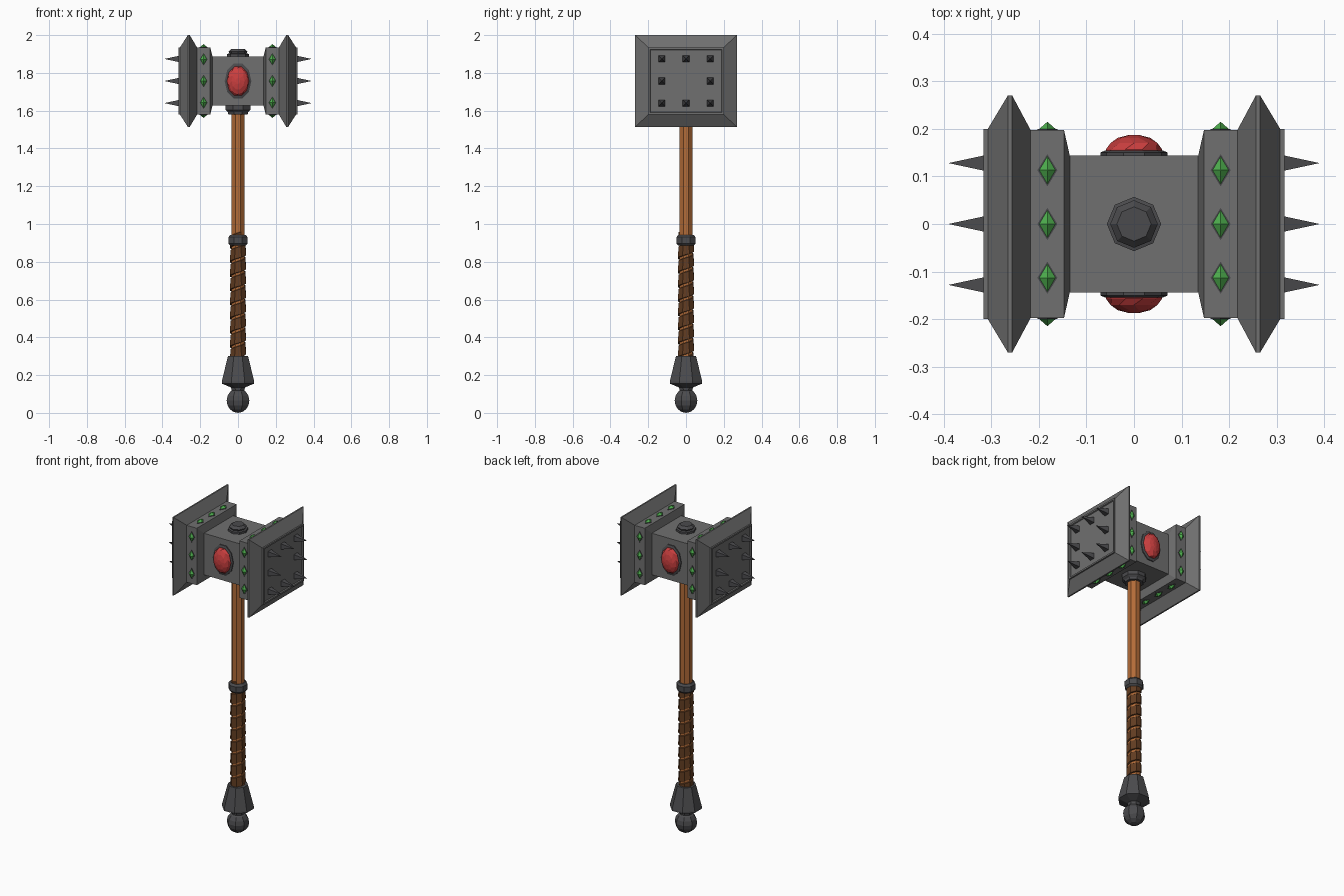
import bpy, bmesh
from math import sin, cos, pi
from mathutils import Matrix, Vector

if "Cube" in bpy.data.objects:
    bpy.data.objects.remove(bpy.data.objects["Cube"])

ZC = 1.757  # height of the head centre


def material(name, rgb):
    m = bpy.data.materials.new(name)
    m.diffuse_color = (*rgb, 1)
    m.use_nodes = True
    m.node_tree.nodes["Principled BSDF"].inputs["Base Color"].default_value = m.diffuse_color
    return m


STEEL = material("steel", (0.16, 0.16, 0.16))
IRON = material("dark_iron", (0.07, 0.07, 0.075))
WOOD = material("wood", (0.45, 0.15, 0.04))
LEATHER = material("leather", (0.12, 0.045, 0.015))
RED = material("red_gem", (0.6, 0.05, 0.05))
GREEN = material("green_gem", (0.08, 0.45, 0.08))


def finish(name, bm, mat):
    bmesh.ops.recalc_face_normals(bm, faces=bm.faces)
    me = bpy.data.meshes.new(name)
    bm.to_mesh(me)
    bm.free()
    me.materials.append(mat)
    ob = bpy.data.objects.new(name, me)
    bpy.context.collection.objects.link(ob)
    return ob


def loft(bm, rings, closed=False):
    """Skin a list of equal-sized point rings, capping or closing the ends."""
    vs = [[bm.verts.new(p) for p in r] for r in rings]
    n = len(vs[0])
    for a, b in zip(vs, vs[1:]):
        for i in range(n):
            bm.faces.new((a[i], a[(i + 1) % n], b[(i + 1) % n], b[i]))
    bm.faces.new(vs[0][::-1])
    bm.faces.new(vs[-1])


def ring(r, h, n=8, phase=0.5, sx=1, sy=1):
    return [Vector((r * sx * cos(2 * pi * (i + phase) / n),
                    r * sy * sin(2 * pi * (i + phase) / n), h)) for i in range(n)]


def lathe(name, profile, mat, phase=0.5):
    bm = bmesh.new()
    loft(bm, [ring(r, z, 8, phase) for r, z in profile])
    return finish(name, bm, mat)


def box_ring(x, hy, hz):
    return [Vector((x, a * hy, ZC + b * hz)) for a, b in ((-1, -1), (1, -1), (1, 1), (-1, 1))]


def block(name, sections, mat):
    bm = bmesh.new()
    loft(bm, [box_ring(*s) for s in sections])
    return finish(name, bm, mat)


# Pommel
lathe("pommel_flare", [(0.035, 0.11), (0.04, 0.135), (0.093, 0.155), (0.093, 0.165),
                       (0.058, 0.3), (0.03, 0.3)], IRON)
bm = bmesh.new()
bmesh.ops.create_uvsphere(bm, u_segments=8, v_segments=8, radius=0.065,
                          matrix=Matrix.Translation((0, 0, 0.065)) @ Matrix.Rotation(pi / 8, 4, 'Z'))
finish("pommel_ball", bm, IRON)

# Handle and collars
lathe("shaft", [(0.038, 0.28), (0.038, 1.64)], WOOD)
lathe("grip_collar", [(0.044, 0.885), (0.055, 0.896), (0.055, 0.93), (0.044, 0.942)], IRON)
lathe("head_collar", [(0.055, 1.58), (0.058, 1.592), (0.071, 1.604), (0.071, 1.63)], IRON)
lathe("top_cap", [(0.057, 1.88), (0.057, 1.9), (0.045, 1.903), (0.05, 1.912),
                  (0.036, 1.927)], IRON, 0)

# Leather wrap: a helical ribbon with a sloped outer face
bm = bmesh.new()
pitch, z0, z1 = 0.075, 0.24, 0.9
steps = int((z1 - z0) / pitch * 8)
rings = []
for i in range(steps + 1):
    a = 2 * pi * (i + 0.5) / 8
    z = z0 + pitch * i / 8
    rings.append([Vector((r * cos(a), r * sin(a), z + h)) for r, h in
                  ((0.034, 0), (0.046, 0.003), (0.043, 0.06), (0.034, 0.065))])
loft(bm, rings)
finish("leather_wrap", bm, LEATHER)

# Head core
block("head_core", [(-0.15, 0.144, 0.13), (0.15, 0.144, 0.13)], STEEL)

for s, side in ((1, "right"), (-1, "left")):
    # Band, flared striking plate and face panel
    block("band_" + side, [(s * 0.135, 0.144, 0.13), (s * 0.147, 0.197, 0.178),
                           (s * 0.22, 0.197, 0.178)], STEEL)
    block("plate_" + side, [(s * 0.217, 0.197, 0.178), (s * 0.256, 0.27, 0.244),
                            (s * 0.265, 0.27, 0.244), (s * 0.307, 0.2, 0.178),
                            (s * 0.316, 0.2, 0.178), (s * 0.316, 0.19, 0.168),
                            (s * 0.309, 0.187, 0.165)], STEEL)
    # Spikes: a grid of eight around an empty centre
    bm = bmesh.new()
    for j in (-1, 0, 1):
        for k in (-1, 0, 1):
            if j or k:
                c = Vector((0, j * 0.128, ZC + k * 0.117))
                base = [bm.verts.new(c + Vector((s * 0.306, a, b))) for a, b in
                        ((-0.018, -0.018), (0.018, -0.018), (0.018, 0.018), (-0.018, 0.018))]
                tip = bm.verts.new(c + Vector((s * 0.39, 0, 0)))
                bm.faces.new(base)
                for i in range(4):
                    bm.faces.new((base[i], base[(i + 1) % 4], tip))
    finish("spikes_" + side, bm, IRON)

    # Green gems and their settings on the four sides of the band
    gems, sets = bmesh.new(), bmesh.new()
    for q in range(4):
        rot = Matrix.Rotation(q * pi / 2, 3, 'X')
        flat = q % 2 == 0
        out, step = (0.178, 0.113) if flat else (0.197, 0.115)
        for j in (-1, 0, 1):
            def place(x, y, z):
                return Vector((s * 0.182, 0, ZC)) + rot @ Vector((x, y + j * step, out + z))
            for b, w, l, low, mid, high in ((gems, 0.017, 0.029, -0.01, 0.003, 0.017),
                                            (sets, 0.021, 0.034, -0.005, 0.003, 0.003)):
                top = 0.05 if b is gems else 0.8
                loft(b, [[place(x * w * f, y * l * f, z) for x, y in
                          ((1, 0), (0, 1), (-1, 0), (0, -1))]
                         for f, z in ((1, low), (1, mid), (top, high))])
    finish("green_gems_" + side, gems, GREEN)
    finish("green_gem_settings_" + side, sets, IRON)

# Red oval gems with settings, front and back
for s, side in ((1, "front"), (-1, "back")):
    m = Matrix.Translation((0, 0, ZC)) @ Matrix.Rotation(s * pi / 2, 4, 'X')
    for name, prof, mat in (
            ("red_gem_", [(1, 0.14, 0), (1, 0.157, 0), (0.88, 0.17, 0.5),
                          (0.58, 0.181, 0), (0.2, 0.187, 0.5)], RED),
            ("red_gem_setting_", [(1.2, 0.14, 0), (1.2, 0.15, 0), (1.05, 0.154, 0)], IRON)):
        bm = bmesh.new()
        loft(bm, [ring(r, h, 10, p, 0.059, 0.081) for r, h, p in prof])
        bm.transform(m)
        finish(name + side, bm, mat)
